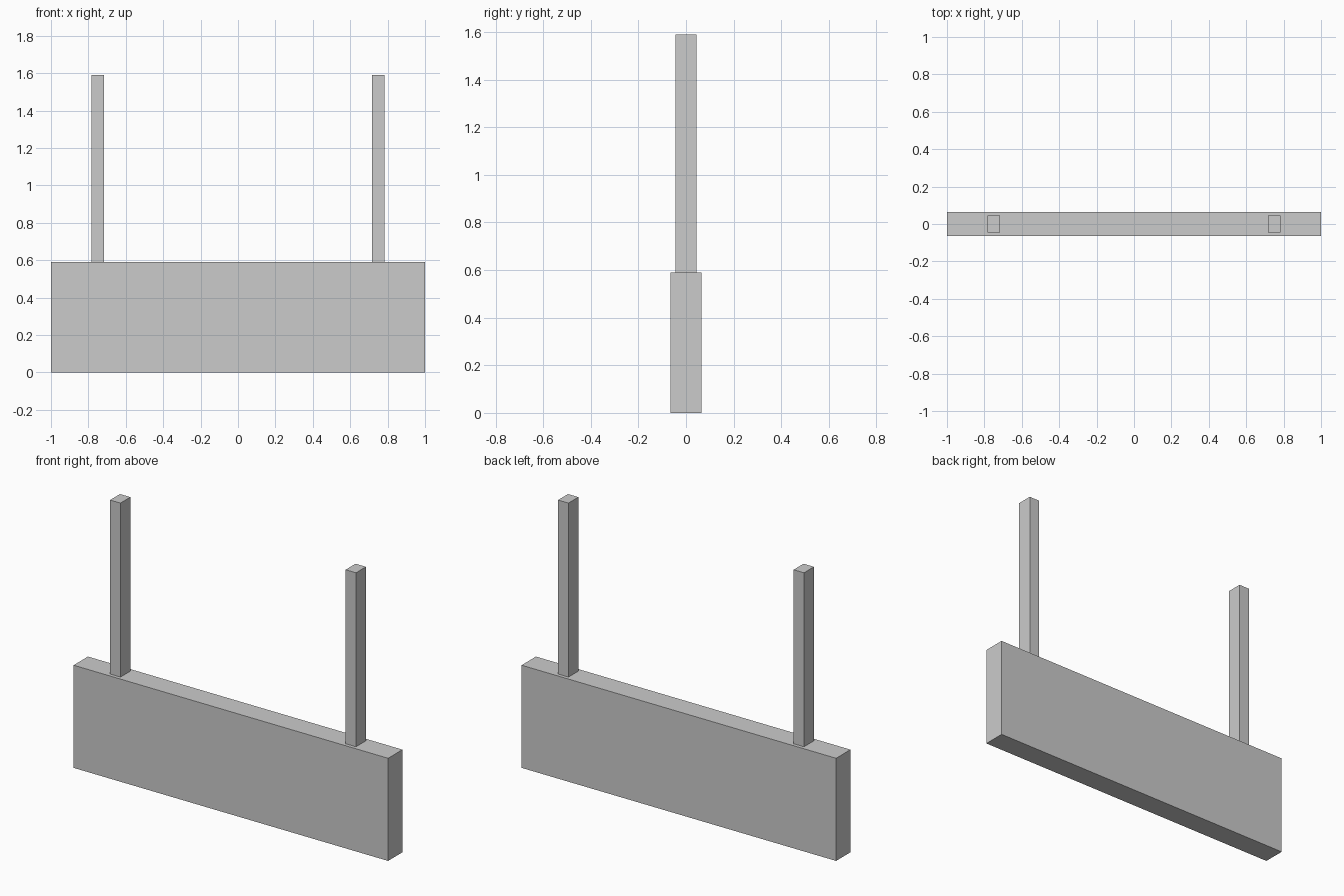
import bpy

if "Cube" in bpy.data.objects:
    bpy.data.objects.remove(bpy.data.objects["Cube"])

BOARD_H, POST_H = 0.59, 1.0


def box(name, center, size):
    bpy.ops.mesh.primitive_cube_add(size=1, location=center)
    obj = bpy.context.object
    obj.name = name
    obj.scale = size
    bpy.ops.object.transform_apply(location=False, rotation=False, scale=True)
    return obj


# Wide slab standing on the ground
box("board", (0, 0, BOARD_H / 2), (2.0, 0.13, BOARD_H))

# Two slim uprights resting on the slab's top edge
for side, name in ((-1, "left_post"), (1, "right_post")):
    box(name, (side * 0.749, 0, BOARD_H + POST_H / 2), (0.066, 0.09, POST_H))
